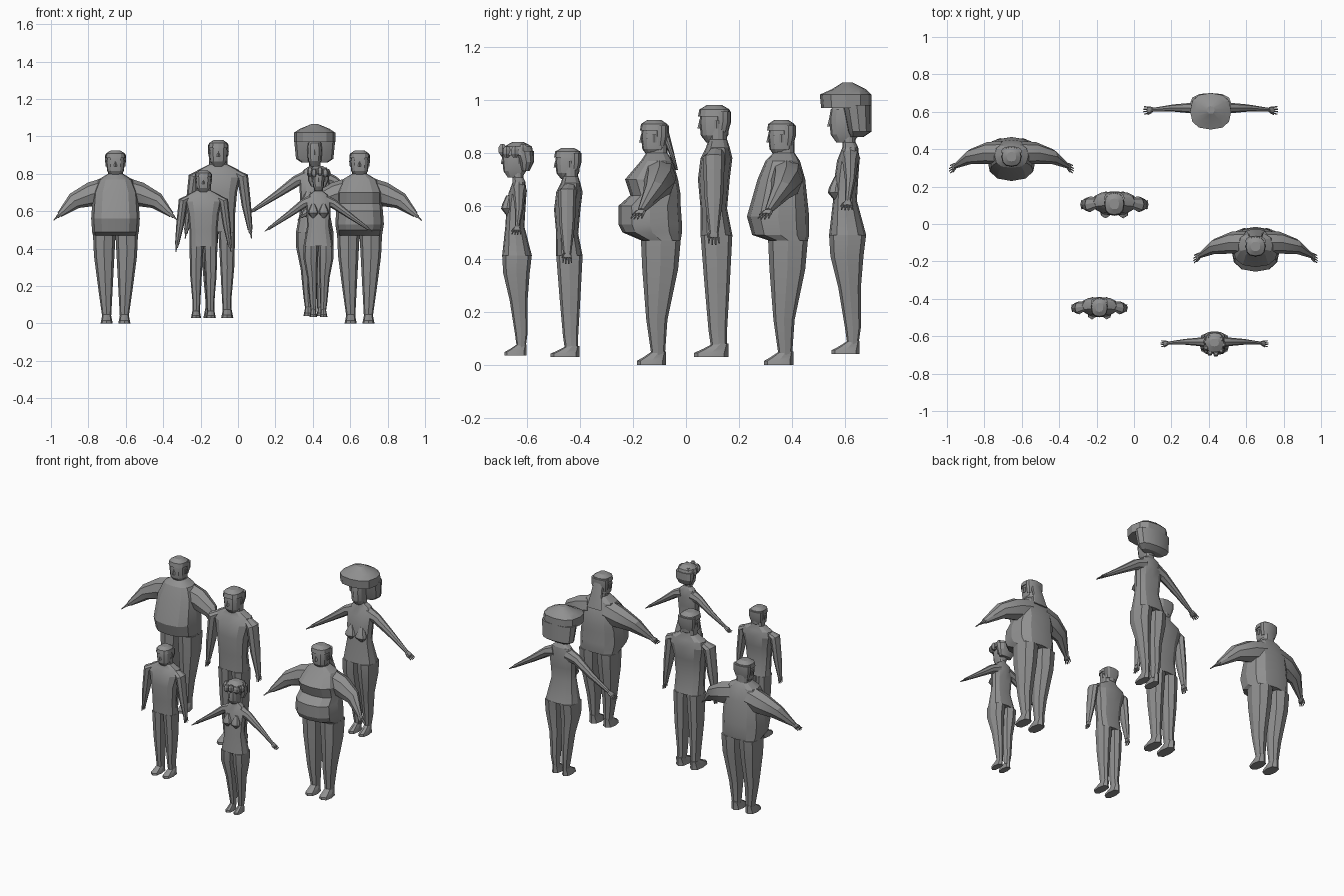
import bpy, bmesh, math
from mathutils import Vector

if "Cube" in bpy.data.objects:
    bpy.data.objects.remove(bpy.data.objects["Cube"])

grey = (.28, .28, .28, 1)
clay = bpy.data.materials.new("clay_grey")
clay.use_nodes = True
clay.diffuse_color = grey
clay.node_tree.nodes["Principled BSDF"].inputs["Base Color"].default_value = grey


def rounded(value):
    """Square off a sine or cosine a little."""
    return math.copysign(abs(value) ** .8, value)


def oval(height, outer, front, back, inner=None, sides=12):
    """Horizontal ring; it is symmetric in x unless an inner edge is given."""
    inner = -outer if inner is None else inner
    middle = Vector((inner + outer, front + back, height * 2)) / 2
    points = []
    for i in range(sides):
        angle = math.tau * i / sides
        points.append(middle + Vector((rounded(math.cos(angle)) * (outer - inner) / 2,
                                       rounded(math.sin(angle)) * (back - front) / 2, 0)))
    return points


def stack(rings):
    return [oval(*ring) for ring in rings]


def tube(stations, sides=8):
    """Rings across a path of (centre, radius across, radius along y)."""
    rings = []
    for i, (centre, across, along) in enumerate(stations):
        previous = stations[max(i - 1, 0)][0]
        following = stations[min(i + 1, len(stations) - 1)][0]
        direction = following - previous
        normal = Vector((-direction.z, 0, direction.x)).normalized()
        ring = []
        for k in range(sides):
            angle = math.tau * k / sides
            ring.append(centre + normal * across * math.cos(angle)
                        + Vector((0, along * math.sin(angle), 0)))
        rings.append(ring)
    return rings


def make(name, shells, place, mirror=False):
    """Skin each stack of rings, cap both ends and set it in place."""
    x, y, z, wide, tall = place
    bm = bmesh.new()
    for side in ((1, -1) if mirror else (1,)):
        for rings in shells:
            rows = [[bm.verts.new((x + side * p.x * wide, y + p.y * wide, z + p.z * tall))
                     for p in ring] for ring in rings]
            count = len(rows[0])
            for low, high in zip(rows, rows[1:]):
                for k in range(count):
                    following = (k + 1) % count
                    bm.faces.new((low[k], low[following], high[following], high[k]))
            bm.faces.new(rows[0])
            bm.faces.new(rows[-1])
    bmesh.ops.recalc_face_normals(bm, faces=bm.faces)
    mesh = bpy.data.meshes.new(name)
    bm.to_mesh(mesh)
    bm.free()
    mesh.materials.append(clay)
    obj = bpy.data.objects.new(name, mesh)
    bpy.context.collection.objects.link(obj)
    bpy.ops.object.select_all(action="DESELECT")
    obj.select_set(True)
    bpy.context.view_layer.objects.active = obj
    bpy.ops.object.shade_smooth_by_angle(angle=math.radians(22))


def hand(elbow, wrist):
    """Flat palm with four fingers and a thumb."""
    forward = (wrist - elbow).normalized() * .01
    spread = Vector((0, .01, 0))
    knuckles = wrist + forward * 2
    shells = [tube([(wrist - forward, .01, .014), (wrist + forward, .01, .02), (knuckles, .007, .02)])]
    for k in (-1.5, -.5, .5, 1.5):
        base = knuckles + spread * k
        tip = base + forward * (3 - abs(k) / 2) + spread * k / 3
        shells.append(tube([(base - forward, .006, .005), (tip, .003, .003)], sides=5))
    thumb = wrist - spread * 1.4
    shells.append(tube([(thumb, .007, .006), (thumb + forward * 2 - spread, .003, .003)], sides=5))
    return shells


def egg(head, steps, half=False):
    """Rings at fractions of the head height, scaled about the head's axis."""
    chin, crown, width, front, back = head
    middle, depth = (front + back) / 2, (back - front) / 2
    return stack([(chin + (crown - chin) * level, width * size,
                   middle - (0 if half else depth * size), middle + depth * size)
                  for level, size in steps])


def cap(head):
    """Short hair: a back shell below a full crown."""
    return [egg(head, [(.3, .9), (.6, 1.1), (.9, 1.1)], half=True),
            egg(head, [(.75, 1.08), (.95, 1), (1.08, .5)])]


def curls(head):
    """Ring of small lumps around the crown."""
    chin, crown, width, front, back = head
    shells = []
    for k in range(9):
        angle = math.tau * k / 9
        x = width * 1.5 * math.cos(angle)
        y = (front + back) / 2 + width * 1.5 * math.sin(angle)
        z = crown - .03 + .01 * (k % 2)
        shells.append([oval(z + rise, x + radius, y - radius, y + radius, x - radius, 6)
                       for rise, radius in ((-.025, .01), (-.01, .02), (.01, .02), (.025, .01))])
    return shells


def person(name, place, torso, legs, gap, toe, arm, flatness, head, hair, bust=None):
    # Torso, with the neck carried up into the head
    hip, collar = torso[0], torso[-1]
    neck = (collar[0] + .06, *collar[1:])
    make(name + "_torso", [stack(torso + [neck])], place)

    # Legs, whose inner edges close up towards the hip
    rings = [oval(*ring, inner=gap * (1 - ring[0] / hip[0]), sides=8) for ring in legs + [hip]]
    make(name + "_legs", [rings], place, mirror=True)

    # Wedge-shaped feet
    ankle_width, heel = legs[0][1], legs[0][3] + .005
    wedge = [(0, 1), (.015, 1), (.03, .6), (.05, .15)]
    make(name + "_feet", [[oval(z, ankle_width + .01 - z / 5, toe * reach, heel, gap * .6 + z / 5, 8)
                           for z, reach in wedge]], place, mirror=True)

    # Arms and hands
    path = [(Vector(point), radius, radius * flatness) for *point, radius in arm]
    make(name + "_arms", [tube(path)], place, mirror=True)
    make(name + "_hands", hand(path[-2][0], path[-1][0]), place, mirror=True)

    # Head with nose and ears
    chin, crown, width, front, back = head
    eye = chin + (crown - chin) * .55
    make(name + "_head", [egg(head, [(0, .55), (.2, .9), (.6, 1), (.85, .9), (1, .5)])], place)
    make(name + "_nose", [[oval(eye - .02, .009, front - .007, front + .01, sides=4),
                           oval(eye + .01, .004, front, front + .01, sides=4)]], place)
    make(name + "_ears", [[oval(eye - .02, width + .002, -.01, .01, width - .01, 6),
                           oval(eye + .01, width + .006, -.01, .01, width - .01, 6)]], place, mirror=True)
    make(name + "_hair", hair, place)

    if bust:
        make(name + "_bust", [[oval(bust + rise, .035 + size, -.05 - size, -.03, .035 - size, 8)
                               for rise, size in ((-.03, .01), (0, .035), (.02, .03), (.06, .01))]],
             place, mirror=True)


# Rings are (height, half width, front, back); arms are (x, y, z, radius)
heavy = dict(
    legs=[(.03, .07, -.01, .04), (.17, .09, -.03, .05), (.36, .115, -.045, .09)],
    gap=.025, toe=-.065, flatness=.9, head=(.79, .915, .05, -.05, .05),
    arm=[(.05, .02, .71, .07), (.13, .02, .69, .065), (.22, 0, .655, .045), (.3, -.05, .58, .015)])
male = dict(
    torso=[(.46, .09, -.06, .06), (.56, .09, -.06, .04), (.67, .1, -.07, .05),
           (.75, .12, -.06, .06), (.79, .11, -.04, .05), (.82, .05, -.03, .04)],
    legs=[(.03, .07, -.02, .04), (.1, .07, -.03, .04), (.27, .085, -.045, .05)],
    gap=.025, toe=-.085, flatness=1.4, head=(.81, .94, .05, -.065, .05),
    arm=[(.09, 0, .775, .02), (.13, -.01, .755, .03), (.15, -.01, .6, .025), (.17, -.01, .47, .013)])
slim = dict(
    torso=[(.45, .1, -.08, .06), (.58, .075, -.065, .025), (.66, .08, -.06, .03),
           (.73, .085, -.05, .035), (.78, .06, -.03, .03), (.8, .03, -.03, .02)],
    legs=[(.03, .05, -.01, .03), (.1, .06, -.02, .04), (.25, .075, -.045, .04), (.37, .1, -.075, .05)],
    gap=.015, toe=-.07, flatness=.95, head=(.8, .945, .04, -.08, .04),
    arm=[(.04, 0, .74, .04), (.1, 0, .72, .03), (.2, 0, .65, .02), (.32, -.01, .57, .01)])

# Heavy pair: a plain belly, and a belly with bust and long hair
person("heavy_man", (-.655, .36, 0, 1, 1), hair=cap(heavy["head"]), **heavy,
       torso=[(.47, .12, -.05, .1), (.49, .125, -.11, .105), (.56, .13, -.13, .105),
              (.7, .12, -.09, .09), (.77, .09, -.06, .07), (.8, .04, -.03, .05)])
long_tail = stack([(.735, .05, .08, .09), (.8, .04, .055, .075), (.9, .03, .01, .05)])
person("heavy_woman", (.65, -.12, 0, 1, 1), hair=cap(heavy["head"]) + [long_tail], **heavy,
       torso=[(.47, .12, -.05, .1), (.5, .125, -.12, .105), (.53, .13, -.135, .105),
              (.6, .125, -.135, .1), (.64, .12, -.09, .1), (.7, .12, -.11, .09),
              (.77, .09, -.05, .07), (.8, .04, -.03, .05)])

# Man and boy share one build
person("tall_man", (-.105, .115, .03, 1, 1), hair=cap(male["head"]), **male)
person("boy", (-.185, -.44, .03, .83, .83), hair=cap(male["head"]), **male)

# Woman with big round hair, and girl with curls
round_hair = [stack([(.82, .07, 0, .05), (.84, .1, -.01, .08), (.94, .11, -.03, .08)]),
              stack([(.93, .11, -.11, .08), (.98, .11, -.115, .08), (1, .08, -.07, .06), (1.025, .02, -.03, .01)])]
curly_hair = [stack([(.83, .05, .01, .05), (.87, .07, 0, .07), (.92, .07, -.02, .07)]),
              stack([(.9, .07, -.08, .07), (.94, .06, -.07, .06), (.96, .03, -.03, .02)])]
person("slim_woman", (.41, .62, .04, 1, 1), hair=round_hair, bust=.61, **slim)
person("girl", (.43, -.63, .035, .8, .84), hair=curly_hair + curls(slim["head"]), bust=.66, **slim)
